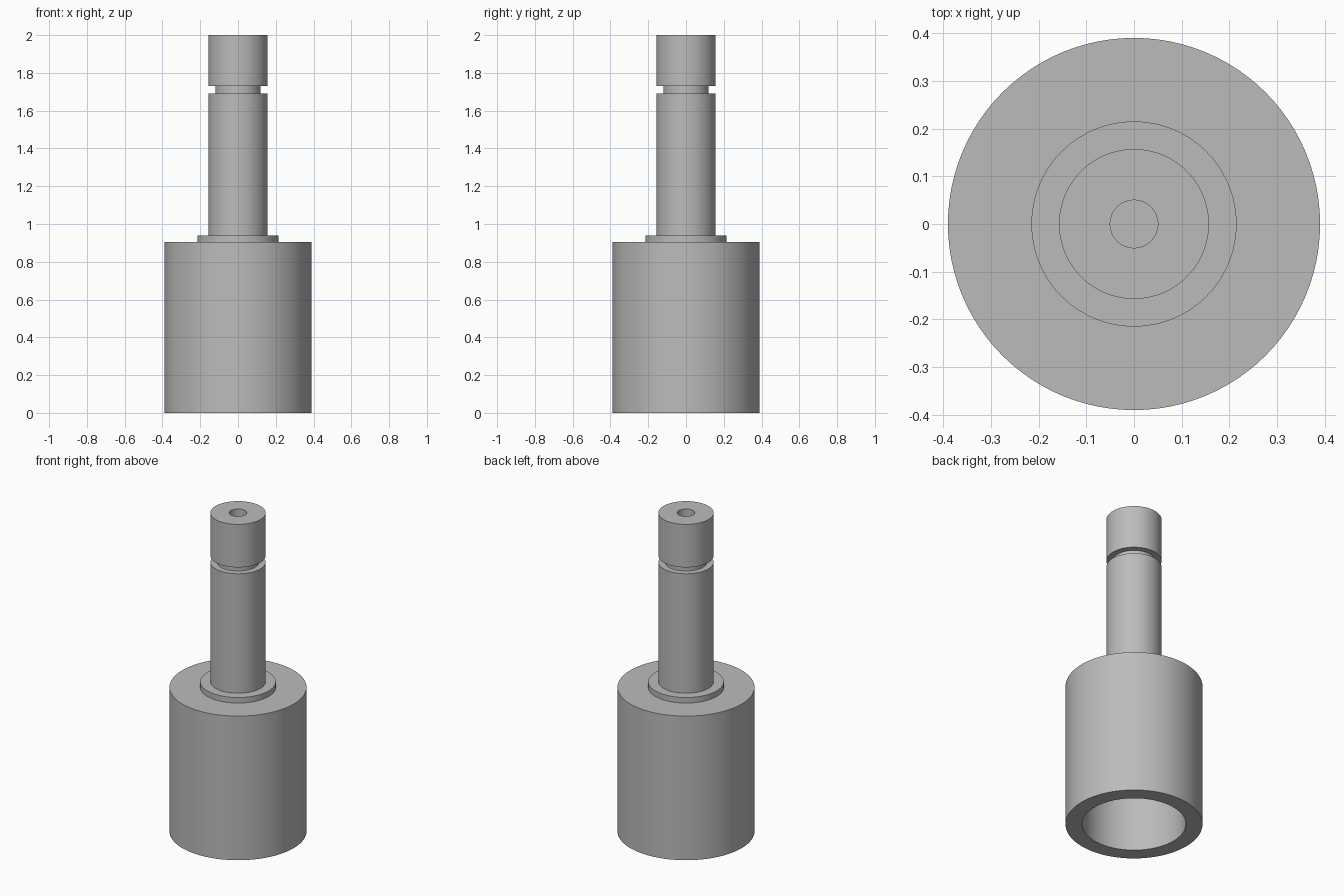
import bpy
import bmesh
import math

SEGMENTS = 96

cube = bpy.data.objects.get("Cube")
if cube:
    bpy.data.objects.remove(cube, do_unlink=True)

# Plain metal grey
grey = bpy.data.materials.new("metal_grey")
grey.use_nodes = True
colour = (0.5, 0.5, 0.5, 1.0)
grey.diffuse_color = colour
grey.node_tree.nodes["Principled BSDF"].inputs["Base Color"].default_value = colour


def lathe(name, profile, material):
    """Revolve a (radius, height) profile around the z axis."""
    bm = bmesh.new()
    verts = [bm.verts.new((r, 0, z)) for r, z in profile]
    edges = [bm.edges.new(pair) for pair in zip(verts, verts[1:])]
    bmesh.ops.spin(bm, geom=verts + edges, cent=(0, 0, 0), axis=(0, 0, 1),
                   angle=math.tau, steps=SEGMENTS, use_merge=True)
    bmesh.ops.remove_doubles(bm, verts=bm.verts, dist=0.0001)
    bmesh.ops.recalc_face_normals(bm, faces=bm.faces)
    mesh = bpy.data.meshes.new(name)
    bm.to_mesh(mesh)
    bm.free()
    mesh.materials.append(material)
    obj = bpy.data.objects.new(name, mesh)
    bpy.context.collection.objects.link(obj)
    bpy.ops.object.select_all(action="DESELECT")
    obj.select_set(True)
    bpy.context.view_layer.objects.active = obj
    bpy.ops.object.shade_smooth_by_angle(angle=math.radians(30))
    return obj


# Sections of one turned piece, from the bore upward
bore = [(0, 0.7), (0.295, 0.7), (0.295, 0)]
housing = [(0.39, 0), (0.39, 0.905)]
collar = [(0.215, 0.905), (0.215, 0.94)]
lower_shaft = [(0.157, 0.94), (0.157, 1.69)]
groove = [(0.12, 1.69), (0.12, 1.73)]
shaft_head = [(0.157, 1.73), (0.157, 2)]
centre_hole = [(0.05, 2), (0.05, 1.7), (0, 1.7)]

lathe("socket_with_grooved_shaft",
      bore + housing + collar + lower_shaft + groove + shaft_head + centre_hole,
      grey)
